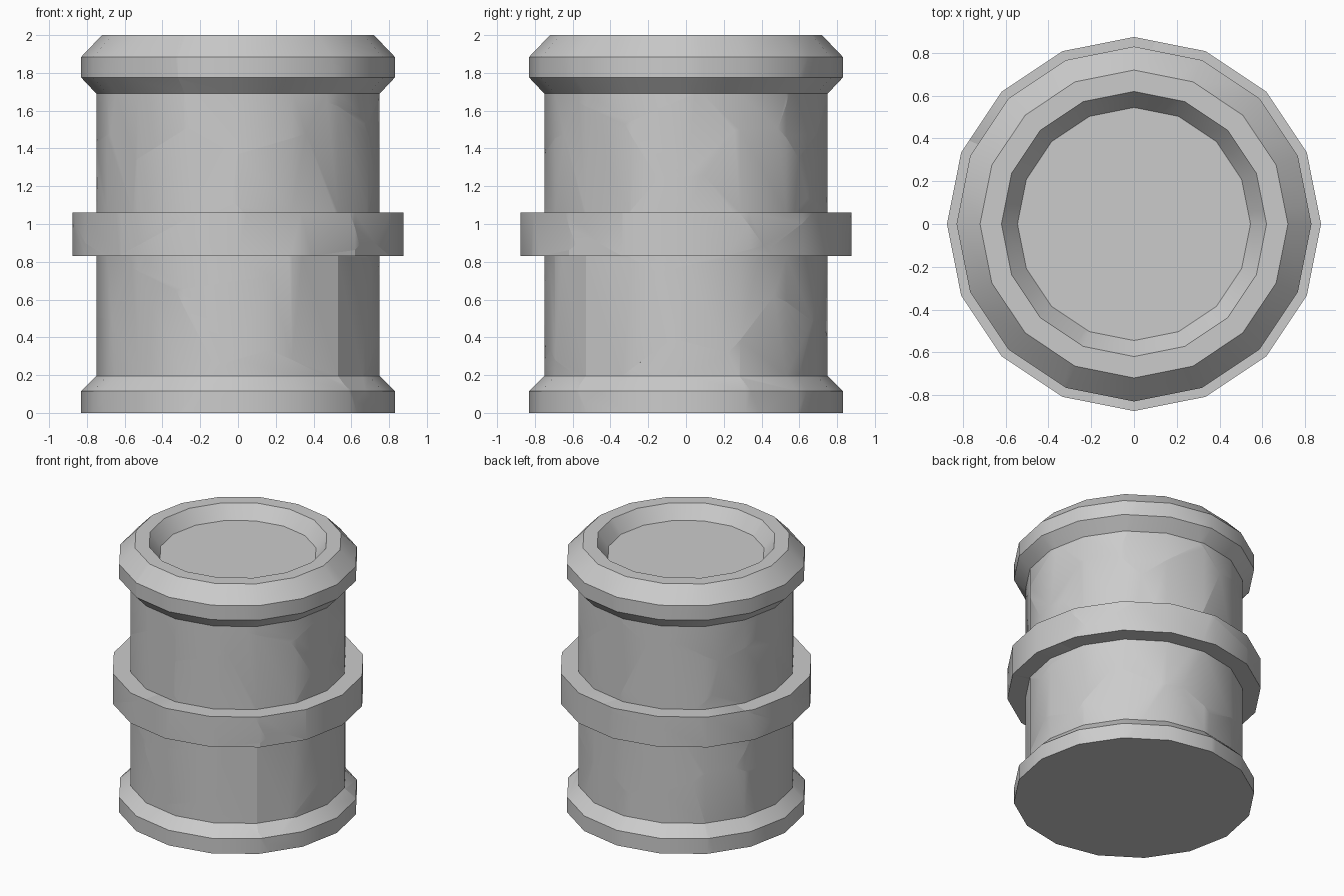
import bpy, bmesh, math, random
from mathutils import Vector

if "Cube" in bpy.data.objects:
    bpy.data.objects.remove(bpy.data.objects["Cube"])

random.seed(7)
SIDES = 16

# Barrel profile (radius, height): base rim, body, belt, body, top rim, recessed lid
PROFILE = [(.83, 0), (.83, .115), (.75, .195), (.75, .83), (.875, .83), (.875, 1.06),
           (.75, 1.06), (.75, 1.69), (.83, 1.775), (.83, 1.885), (.72, 2), (.62, 2), (.545, 1.9)]


def lathe(profile):
    bm = bmesh.new()
    rings = []
    for r, z in profile:
        rings.append([bm.verts.new((r * math.cos(math.tau * i / SIDES),
                                    r * math.sin(math.tau * i / SIDES), z)) for i in range(SIDES)])
    for a, b in zip(rings, rings[1:]):
        for i in range(SIDES):
            j = (i + 1) % SIDES
            bm.faces.new((a[i], a[j], b[j], b[i]))
    bm.faces.new(rings[0][::-1])
    bm.faces.new(rings[-1])
    bm.normal_update()
    return bm


# Crack cell centres (angle, height): front and right sides, then jittered ones round the back
cells = [(-86, 1.68), (-114, 1.2), (-70, 1.15), (-98, .88), (-122, .35), (-92, .5), (-62, .5),
         (-137, 1.62), (-80, .1), (-16, 1.75), (28, 1.75), (-4, 1.48), (-34, 1.3), (0, 1.02),
         (30, 1.25), (-28, .5), (12, .58), (0, .13), (42, .32)]
for level in (.3, .8, 1.3, 1.72):
    for k in range(4):
        cells.append((75 + 38 * k + random.uniform(-14, 14), level + random.uniform(-.15, .15)))
seeds = [Vector((.55 * math.cos(math.radians(a)), .55 * math.sin(math.radians(a)), z)) for a, z in cells]
seeds += [Vector((.08, -.1, 1.7)), Vector((-.1, .1, .25))]


# Cut the solid barrel into closed pieces that meet at the cracks
solid = lathe(PROFILE)
for n, s in enumerate(seeds):
    bm = solid.copy()
    for o in sorted(seeds, key=lambda p: (p - s).length)[1:]:
        if not bm.verts:
            break
        cut = bmesh.ops.bisect_plane(bm, geom=bm.verts[:] + bm.edges[:] + bm.faces[:], dist=1e-5,
                                     plane_co=(s + o) / 2, plane_no=o - s, clear_outer=True)
        edges = [e for e in cut['geom_cut'] if isinstance(e, bmesh.types.BMEdge) and e.is_boundary]
        if edges:
            bmesh.ops.edgeloop_fill(bm, edges=edges)
    if bm.faces:
        bmesh.ops.recalc_face_normals(bm, faces=bm.faces)
        name = f"barrel_piece_{n + 1:02d}"
        mesh = bpy.data.meshes.new(name)
        bm.to_mesh(mesh)
        obj = bpy.data.objects.new(name, mesh)
        bpy.context.collection.objects.link(obj)
        obj.select_set(True)
        bpy.context.view_layer.objects.active = obj
    bm.free()
solid.free()

# Smooth round the sides, sharp at rims and cracks
bpy.ops.object.shade_smooth_by_angle(angle=math.radians(30))
